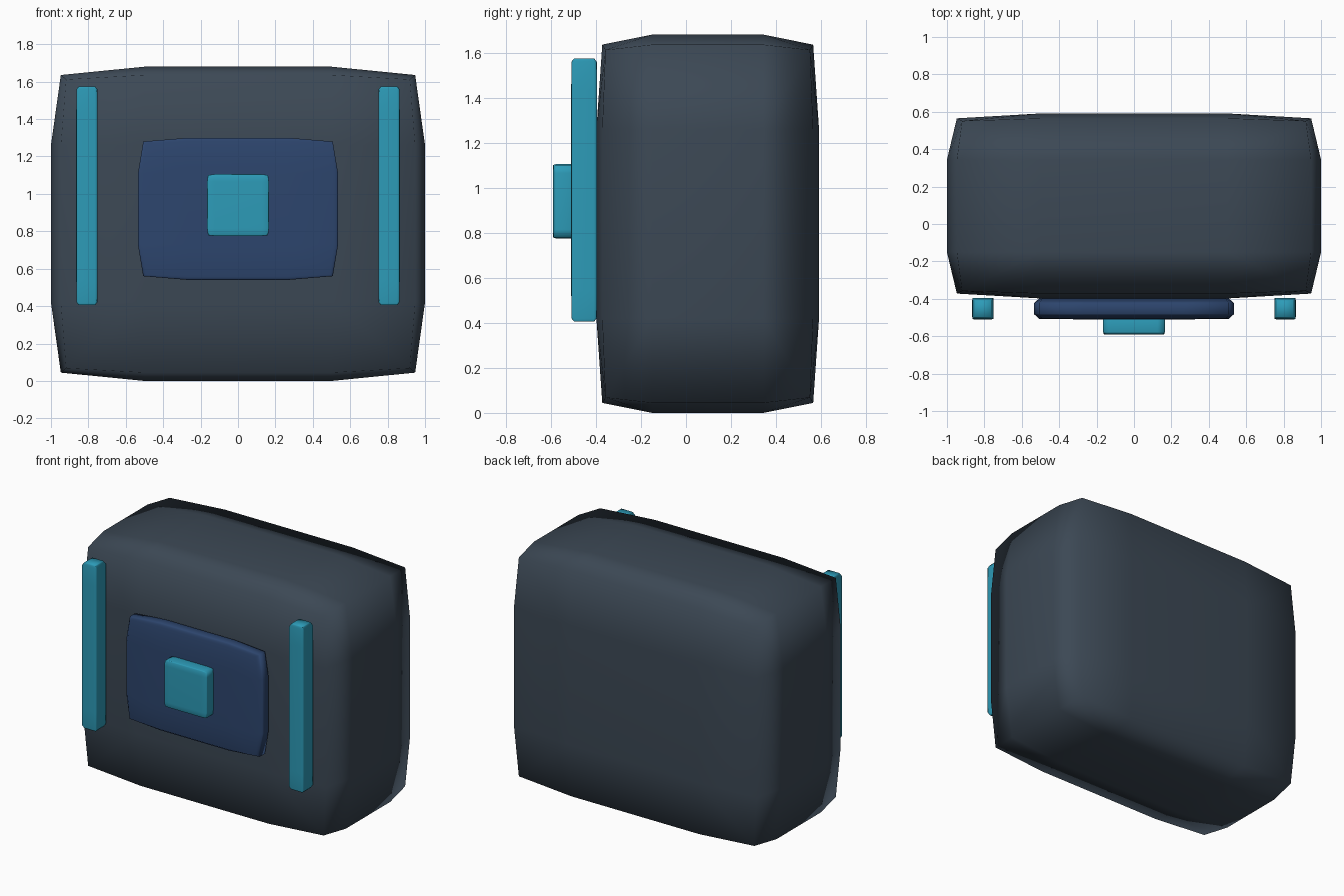
import bpy

if "Cube" in bpy.data.objects:
    bpy.data.objects.remove(bpy.data.objects["Cube"])


def material(name, rgb):
    m = bpy.data.materials.new(name)
    m.diffuse_color = (*rgb, 1)
    m.use_nodes = True
    m.node_tree.nodes["Principled BSDF"].inputs["Base Color"].default_value = m.diffuse_color
    return m


def soft_box(name, lo, hi, mat, bevel):
    """Unit cube stretched between two corners, bevelled in proportion to its size."""
    bpy.ops.mesh.primitive_cube_add(size=1, location=[(a + b) / 2 for a, b in zip(lo, hi)])
    ob = bpy.context.object
    ob.name = name
    ob.scale = [b - a for a, b in zip(lo, hi)]
    ob.data.materials.append(mat)
    mod = ob.modifiers.new("soft_edges", 'BEVEL')
    mod.width = bevel
    mod.segments = 2
    mod.profile = 0.8
    mod.limit_method = 'NONE'
    bpy.ops.object.shade_smooth()
    return ob


slate = material("slate", (0.045, 0.065, 0.09))
navy = material("navy", (0.026, 0.06, 0.155))
cyan = material("cyan", (0.026, 0.33, 0.48))

# main body
soft_box("body", (-1, -0.398, 0), (1, 0.591, 1.68), slate, 0.25)

# front panel with raised button
soft_box("front_panel", (-0.535, -0.51, 0.54), (0.535, -0.395, 1.30), navy, 0.25)
soft_box("button", (-0.165, -0.591, 0.775), (0.165, -0.49, 1.105), cyan, 0.12)

# vertical strips on both sides of the panel
for side, name in ((-1, "left_strip"), (1, "right_strip")):
    x = side * 0.808
    soft_box(name, (x - 0.057, -0.51, 0.405), (x + 0.057, -0.395, 1.575), cyan, 0.12)
